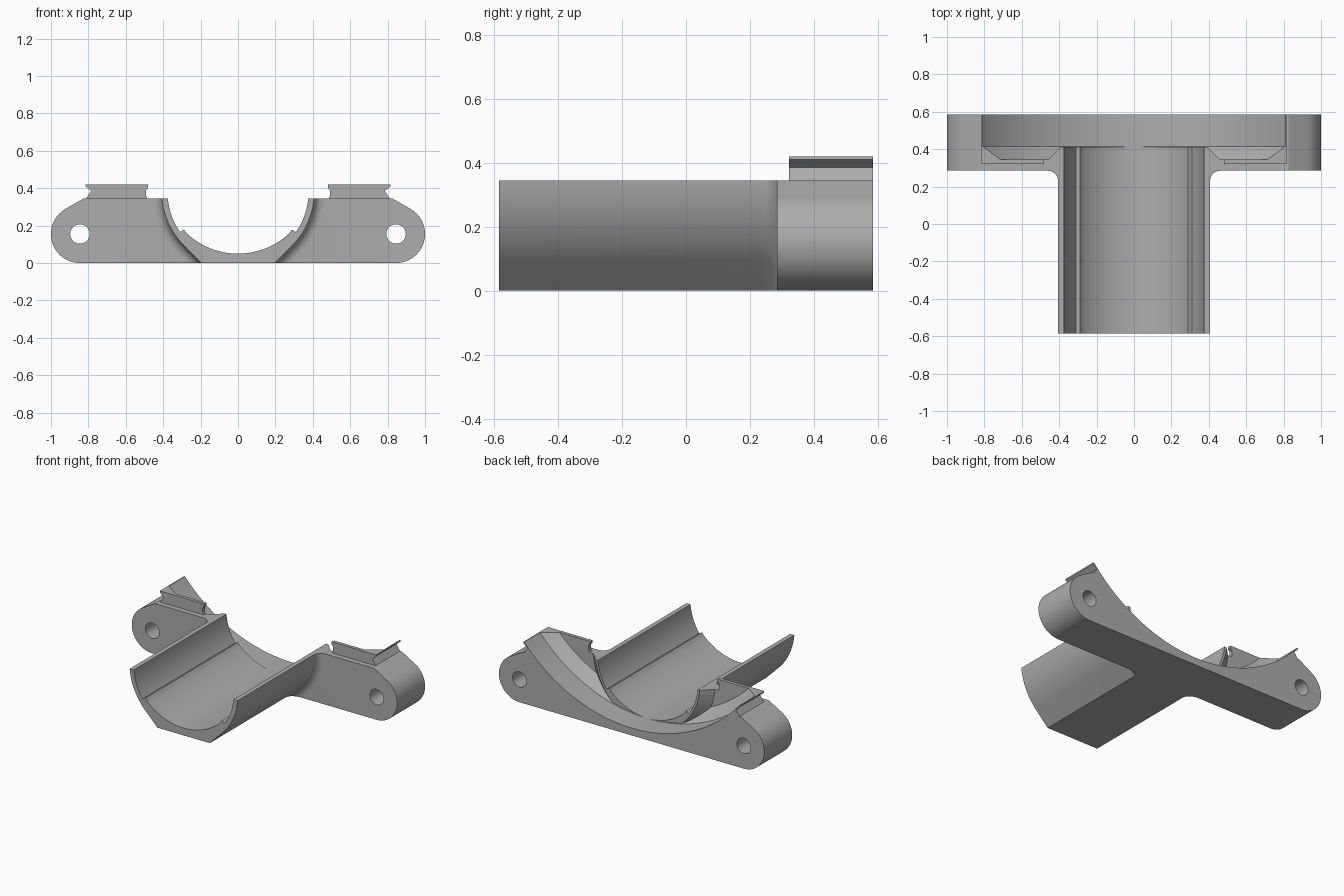
import bpy, bmesh
from math import sin, cos, pi, sqrt, asin, radians

cube = bpy.data.objects.get("Cube")
if cube:
    bpy.data.objects.remove(cube)

BACK, FRONT, TOP = 0.585, 0.285, 0.345   # flange back, flange front, split plane
AXIS = 0.38                              # height of the trough axis

grey = bpy.data.materials.new("mid grey")
grey.use_nodes = True
grey.diffuse_color = (0.42, 0.42, 0.42, 1)
grey.node_tree.nodes["Principled BSDF"].inputs["Base Color"].default_value = grey.diffuse_color


def loft(name, rings):
    """Solid from a list of (y, profile); profiles are (x, z) loops of equal length."""
    bm = bmesh.new()
    loops = [[bm.verts.new((x, y, z)) for x, z in prof] for y, prof in rings]
    for a, b in zip(loops, loops[1:]):
        for i in range(len(a)):
            j = (i + 1) % len(a)
            bm.faces.new((a[i], a[j], b[j], b[i]))
    bm.faces.new(loops[0])
    bm.faces.new(loops[-1])
    bmesh.ops.recalc_face_normals(bm, faces=bm.faces)
    mesh = bpy.data.meshes.new(name)
    bm.to_mesh(mesh)
    bm.free()
    mesh.materials.append(grey)
    obj = bpy.data.objects.new(name, mesh)
    bpy.context.scene.collection.objects.link(obj)
    return obj


def prism(name, profile, y0, y1):
    return loft(name, [(y0, profile), (y1, profile)])


def arc(cx, cz, r, a0, a1, n):
    return [(cx + r * cos(a0 + (a1 - a0) * i / n),
             cz + r * sin(a0 + (a1 - a0) * i / n)) for i in range(n + 1)]


def circle(cx, cz, r, n):
    return arc(cx, cz, r, 0, 2 * pi, n)[:-1]


def mirrored(half):
    """Close a right-hand half profile with its mirror image."""
    return half + [(-x, z) for x, z in reversed(half)]


def combine(target, tool, operation):
    """Apply a boolean and discard the tool object."""
    mod = target.modifiers.new("boolean", "BOOLEAN")
    mod.operation, mod.solver, mod.object = operation, "EXACT", tool
    bpy.context.view_layer.update()
    graph = bpy.context.evaluated_depsgraph_get()
    mesh = bpy.data.meshes.new_from_object(target.evaluated_get(graph))
    target.modifiers.clear()
    target.data = mesh
    bpy.data.objects.remove(tool)


# Flange: flat base, rounded ears, sloped shoulders
ear_x, ear_r = 0.845, 0.155
flange_half = arc(ear_x, ear_r, ear_r, -pi / 2, radians(60), 28) + [(0.825, TOP)]
body = prism("bearing_half_shell", mirrored(flange_half), FRONT, BACK)

# Snap tabs with a V groove on the outer side
tab = [(0.485, 0.33), (0.485, TOP), (0.492, 0.36), (0.492, 0.39), (0.48, 0.4),
       (0.48, 0.42), (0.815, 0.42), (0.815, 0.41), (0.785, 0.385), (0.812, TOP), (0.812, 0.33)]
for side in (1, -1):
    combine(body, prism("snap_tab", [(side * x, z) for x, z in tab], 0.322, BACK), "UNION")


# Trough outside: arc, 45 degree flank and flat base, flared into the flange
def trough_profile(r):
    px, pz = r * sqrt(0.5), AXIS - r * sqrt(0.5)
    return mirrored([(px - pz, 0)] + arc(0, AXIS, r, -pi / 4, asin((TOP - AXIS) / r), 24))


fillet = 0.055
rings = [(-BACK, trough_profile(0.408))]
for i in range(9):
    a = pi / 2 * i / 8
    rings.append((FRONT - fillet + fillet * sin(a),
                  trough_profile(0.408 + fillet * (1 - cos(a)))))
rings.append((FRONT + 0.03, rings[-1][1]))
combine(body, loft("trough", rings), "UNION")

# Shallow round seat at the back with a conical step, leaving a sharp collar round the trough
seat_z = 1.12
seat = loft("seat_cutter", [(y, circle(0, seat_z, r, 192))
                            for y, r in ((0.345, 1.0), (0.415, 1.07), (0.65, 1.07))])
collar = loft("collar", [(y, circle(0, AXIS, r, 96))
                         for y, r in ((0.3, 0.505), (0.412, 0.393))])
combine(seat, collar, "DIFFERENCE")
combine(body, seat, "DIFFERENCE")

# Trough inside: upper wall, small ridge, flatter lower bed
low_r = 0.40
low_a = asin(0.275 / low_r)
bore = (arc(0, 0.05 + low_r, low_r, -pi / 2, -pi / 2 + low_a, 20)
        + [(0.288, 0.178)]
        + arc(0, AXIS, 0.377, asin((0.166 - AXIS) / 0.377), asin((TOP - AXIS) / 0.377), 16)
        + [(0.377, 0.6)])
bore_profile = bore + [(-x, z) for x, z in reversed(bore[1:])]
combine(body, prism("bore_cutter", bore_profile, -0.7, 0.7), "DIFFERENCE")

# Screw holes through the ears
for side in (1, -1):
    combine(body, prism("hole_cutter", circle(side * ear_x, ear_r, 0.052, 40), 0.1, 0.7),
            "DIFFERENCE")

bpy.ops.object.select_all(action="DESELECT")
body.select_set(True)
bpy.context.view_layer.objects.active = body
bpy.ops.object.shade_smooth_by_angle(angle=radians(22))
